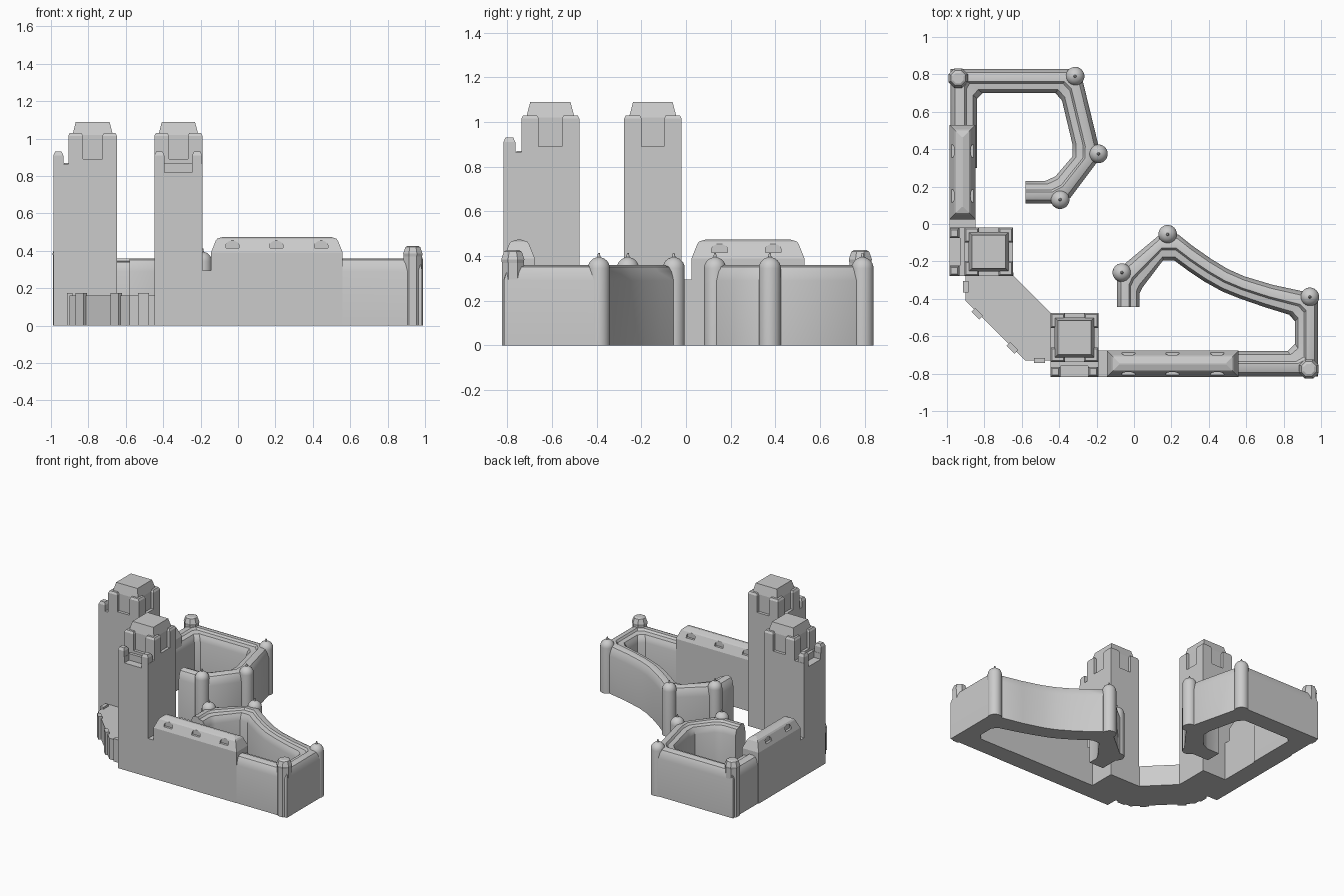
import bpy, bmesh, math
from mathutils import Vector

if "Cube" in bpy.data.objects:
    bpy.data.objects.remove(bpy.data.objects["Cube"])

SW = -0.17  # diagonal mirror: (x, y) -> (y + SW, x - SW)

def finish(bm, name, mirror=False, smooth=None):
    if mirror:
        for v in bm.verts:
            v.co.x, v.co.y = v.co.y + SW, v.co.x - SW
    bmesh.ops.recalc_face_normals(bm, faces=bm.faces)
    me = bpy.data.meshes.new(name)
    bm.to_mesh(me)
    bm.free()
    ob = bpy.data.objects.new(name, me)
    bpy.context.collection.objects.link(ob)
    if smooth:
        bpy.ops.object.select_all(action='DESELECT')
        ob.select_set(True)
        bpy.context.view_layer.objects.active = ob
        bpy.ops.object.shade_smooth_by_angle(angle=math.radians(smooth))
    return ob

def rings(bm, loops, closed=False):
    """Skin a list of equal-length point loops and cap both ends."""
    vs = [[bm.verts.new(p) for p in l] for l in loops]
    n = len(vs[0])
    for a, b in zip(vs, vs[1:]):
        for i in range(n):
            j = (i + 1) % n
            bm.faces.new((a[i], a[j], b[j], b[i]))
    bm.faces.new(vs[0])
    bm.faces.new(vs[-1])

def rect(x0, x1, y0, y1, z, i=0.0):
    return [(x0+i, y0+i, z), (x1-i, y0+i, z), (x1-i, y1-i, z), (x0+i, y1-i, z)]

def stack(bm, x0, x1, y0, y1, levels):
    """Box built from (height, inset) levels."""
    rings(bm, [rect(x0, x1, y0, y1, z, i) for z, i in levels])

# --- curtain walls: cross-section lofted between outer and inner outlines ---
SECTION = [(0, 0), (0, .29), (.07, .33), (.16, .352), (.30, .36), (.52, .36),
           (.60, .345), (.86, .34), (.94, .32), (1, .29), (1, 0)]

def wall(name, outer, inner):
    bm = bmesh.new()
    loops = []
    for o, i in zip(outer, inner):
        o, i = Vector(o), Vector(i)
        loops.append([(*(o.lerp(i, t)), z) for t, z in SECTION])
    rings(bm, loops)
    return finish(bm, name, smooth=35)

wall("left_court_wall",
     [(-.58, .11), (-.39, .11), (-.34, .14), (-.19, .34), (-.185, .40),
      (-.28, .79), (-.32, .83), (-.98, .83), (-.98, .80), (-.98, .30)],
     [(-.58, .23), (-.475, .23), (-.42, .255), (-.33, .36), (-.33, .43),
      (-.385, .66), (-.42, .70), (-.81, .70), (-.84, .67), (-.84, .30)])
wall("right_court_wall",
     [(-.09, -.445), (-.09, -.28), (-.07, -.23), (.14, -.055), (.235, -.055),
      (.31, -.115), (.41, -.185), (.50, -.24), (.59, -.28), (.74, -.325),
      (.95, -.37), (.985, -.40), (.985, -.815), (.94, -.815), (.40, -.815)],
     [(.03, -.445), (.03, -.37), (.045, -.34), (.155, -.195), (.215, -.195),
      (.29, -.25), (.38, -.31), (.47, -.36), (.57, -.40), (.70, -.445),
      (.83, -.485), (.86, -.52), (.86, -.64), (.82, -.68), (.40, -.68)])

# --- domed round posts with finials ---
def lathe(name, x, y, prof, n, smooth=None):
    bm = bmesh.new()
    rings(bm, [[(x + r*math.cos(2*math.pi*(k+.5)/n), y + r*math.sin(2*math.pi*(k+.5)/n), z)
                for k in range(n)] for r, z in prof])
    finish(bm, name, smooth=smooth)

dome = [(.05, 0), (.05, .345)] + [(.05*math.cos(a), .345 + .05*math.sin(a))
        for a in [math.pi/2*k/6 for k in range(1, 6)]] + [(.008, .395), (.004, .413)]
for k, (x, y) in enumerate([(-.315, .79), (-.19, .375), (-.395, .13),
                            (-.065, -.26), (.18, -.055), (.94, -.39)]):
    lathe(f"domed_post_{k}", x, y, dome, 20, 35)

# --- eight-sided corner posts ---
for k, (x, y) in enumerate([(-.94, .78), (.935, -.775)]):
    lathe(f"corner_post_{k}", x, y, [(.053, 0), (.053, .37), (.056, .385),
                                     (.043, .42), (.03, .427)], 8)

# --- raised gate-side walls with sloped roof and arched notches ---
def raised_wall(name, x0, x1, notches, mirror):
    y0, y1 = -.817, -.677
    bm = bmesh.new()
    stack(bm, x0, x1, y0, y1, [(0, 0), (.39, 0), (.455, .026), (.465, .034), (.475, .066)])
    ob = finish(bm, name, mirror)
    bm = bmesh.new()
    for cx in notches:
        arch = [(.035, .415)] + [(.035*math.cos(a), .43 + .025*math.sin(a))
                for a in [math.pi*k/8 for k in range(9)]] + [(-.035, .415)]
        for ya, yb in ((y0-.02, y0+.028), (y1-.028, y1+.02)):
            rings(bm, [[(cx+px, yy, pz) for px, pz in arch] for yy in (ya, yb)])
    cut = finish(bm, name + "_cutter", mirror)
    cut.hide_render = True
    mod = ob.modifiers.new("notches", 'BOOLEAN')
    mod.object, mod.operation, mod.solver = cut, 'DIFFERENCE', 'EXACT'
    bpy.context.view_layer.objects.active = ob
    bpy.ops.object.modifier_apply(modifier=mod.name)
    bpy.data.objects.remove(cut)
    # low link between raised wall and tower
    bm = bmesh.new()
    stack(bm, -.20, x0 + .02, y0, y1, [(0, 0), (.295, 0)])
    finish(bm, name + "_link", mirror)

raised_wall("front_raised_wall", -.145, .56, (-.03, .205, .445), False)
raised_wall("left_raised_wall", -.145, .36, (-.02, .22), True)

# --- twin towers, built for the front and mirrored over the diagonal ---
def tower(side, mirror):
    x0, x1, y0, y1 = -.447, -.19, -.737, -.477
    bm = bmesh.new()
    stack(bm, x0, x1, y0, y1, [(0, 0), (.89, 0)])
    finish(bm, side + "_tower_shaft", mirror)
    # tapered cap
    bm = bmesh.new()
    stack(bm, x0, x1, y0, y1, [(.88, .022), (1.02, .022), (1.09, .04)])
    finish(bm, side + "_tower_cap", mirror)
    # corner turrets of the parapet
    bm = bmesh.new()
    w = .078
    for a in (x0, x1 - w):
        for b in (y0, y1 - w):
            stack(bm, a, a+w, b, b+w, [(.885, 0), (1.015, 0), (1.03, .008)])
    finish(bm, side + "_tower_corners", mirror)
    # projecting balcony with two merlons and a sagging front rail
    f = -.817
    bm = bmesh.new()
    stack(bm, x0, x1, f, y0 + .01, [(0, 0), (.82, 0)])
    for a in (x0, x1 - .055):
        stack(bm, a, a+.055, f, y0 + .01, [(.81, 0), (.865, 0)])
        stack(bm, a, a+.053, f, f+.053, [(.86, 0), (.91, 0), (.93, .009)])
    stack(bm, x0+.05, x1-.05, y0-.022, y0+.01, [(.81, 0), (.87, 0)])
    finish(bm, side + "_tower_balcony", mirror)

tower("front", False)
tower("left", True)

# --- low bridge platform between the towers ---
plan = [(-.90, -.26), (-.90, -.41), (-.58, -.73), (-.43, -.73), (-.43, -.475), (-.447, -.475),
        (-.645, -.277), (-.645, -.26)]
bm = bmesh.new()
rings(bm, [[(x, y, z) for x, y in plan] for z in (0, .16)])
finish(bm, "bridge_platform")

# buttress posts around the platform edge
for k, (x, y, ang) in enumerate([(-.90, -.335, 90), (-.838, -.48, 135),
                                 (-.65, -.662, 135), (-.505, -.73, 0)]):
    bm = bmesh.new()
    stack(bm, -.03, .03, -.014, .014, [(0, 0), (.175, 0)])
    a = math.radians(ang)
    for v in bm.verts:
        px, py = v.co.x, v.co.y
        v.co.x = x + px*math.cos(a) - py*math.sin(a)
        v.co.y = y + px*math.sin(a) + py*math.cos(a)
    finish(bm, f"platform_post_{k}")
